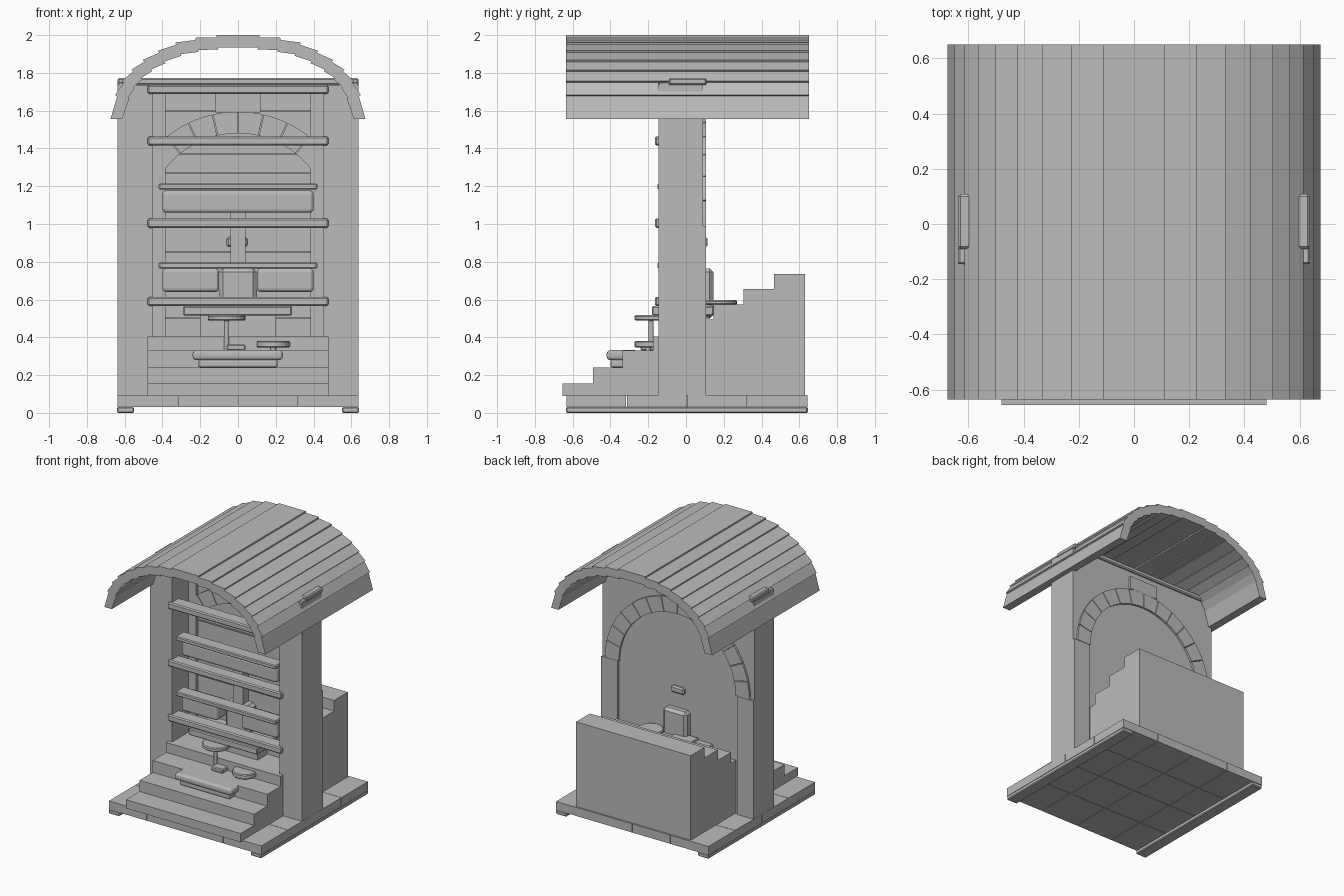
import bpy, bmesh, math

if "Cube" in bpy.data.objects:
    bpy.data.objects.remove(bpy.data.objects["Cube"])

grey = bpy.data.materials.new("stone_grey")
grey.diffuse_color = (0.5, 0.5, 0.5, 1)
grey.use_nodes = True
grey.node_tree.nodes["Principled BSDF"].inputs["Base Color"].default_value = grey.diffuse_color


def finish(name, bm, bevel=0.0, segs=1):
    bmesh.ops.recalc_face_normals(bm, faces=bm.faces)
    me = bpy.data.meshes.new(name)
    bm.to_mesh(me)
    bm.free()
    me.materials.append(grey)
    ob = bpy.data.objects.new(name, me)
    bpy.context.collection.objects.link(ob)
    if bevel:
        m = ob.modifiers.new("bevel", 'BEVEL')
        m.width, m.segments = bevel, segs
    return ob


def add_prism(bm, pts, axis, a, b):
    """Extrude a 2D outline along x (outline y,z) or along y (outline x,z)."""
    def put(p, t):
        return bm.verts.new((t, p[0], p[1]) if axis == 'x' else (p[0], t, p[1]))
    lo, hi = [put(p, a) for p in pts], [put(p, b) for p in pts]
    bm.faces.new(lo)
    bm.faces.new(hi[::-1])
    n = len(pts)
    for i in range(n):
        j = (i + 1) % n
        bm.faces.new((lo[i], hi[i], hi[j], lo[j]))


def prism(name, pts, axis, a, b, bevel=0.0):
    bm = bmesh.new()
    add_prism(bm, pts, axis, a, b)
    return finish(name, bm, bevel)


def box(name, x0, x1, y0, y1, z0, z1, bevel=0.0, segs=1):
    bm = bmesh.new()
    add_prism(bm, [(x0, z0), (x1, z0), (x1, z1), (x0, z1)], 'y', y0, y1)
    return finish(name, bm, bevel, segs)


def disc(name, x, y, z0, z1, r, sides=24):
    bm = bmesh.new()
    bmesh.ops.create_cone(bm, cap_ends=True, segments=sides, radius1=r, radius2=r, depth=z1 - z0)
    bmesh.ops.translate(bm, verts=bm.verts, vec=(x, y, (z0 + z1) / 2))
    return finish(name, bm, min(0.006, r * 0.2))


# Tiled base on two runners
bm = bmesh.new()
for i in range(4):
    for j in range(4):
        x, y, g = -0.64 + 0.32 * i, -0.635 + 0.32 * j, 0.0015
        add_prism(bm, [(x + g, 0.03), (x + 0.32 - g, 0.03), (x + 0.32 - g, 0.095), (x + g, 0.095)],
                  'y', y + g, y + 0.32 - g)
finish("base_tiles", bm)
for s, side in ((-1, "left"), (1, "right")):
    a, b = sorted((s * 0.55, s * 0.64))
    box(side + "_runner", a, b, -0.635, 0.645, 0, 0.031, 0.006)

# Side pillars, with back posts carrying the arch
for s, side in ((-1, "left"), (1, "right")):
    a, b = sorted((s * 0.45, s * 0.637))
    box(side + "_pillar", a, b, -0.145, 0.09, 0.095, 1.735)
    a, b = sorted((s * 0.5, s * 0.637))
    box(side + "_back_post", a, b, 0.08, 0.105, 0.095, 0.99)
    a, b = sorted((s * 0.385, s * 0.45))
    box(side + "_inner_post", a, b, 0.05, 0.085, 0.4, 1.74)
    a, b = sorted((s * 0.605, s * 0.637))
    box(side + "_tenon", a, b, -0.145, -0.085, 1.68, 1.752, 0.006)

# Back wall, lintel block and top beam
box("back_wall", -0.46, 0.46, 0.07, 0.09, 0.095, 1.74)
box("top_beam", -0.637, 0.637, -0.09, 0.108, 1.735, 1.772, 0.008)
box("lintel_block", -0.12, 0.12, 0.04, 0.107, 1.59, 1.69)
for k, z in enumerate((0.5, 0.85, 1.265, 1.365, 1.595)):
    box("wall_batten_%d" % k, -0.45, 0.45, 0.062, 0.075, z, z + 0.008)

# Arch of wedge stones
bm = bmesh.new()
N, SUB, cz = 14, 3, 0.99
for i in range(N):
    a0, a1 = math.pi * i / N + 0.004, math.pi * (i + 1) / N - 0.004
    ang = [a0 + (a1 - a0) * k / SUB for k in range(SUB + 1)]
    pts = [(0.605 * math.cos(t), cz + 0.605 * math.sin(t)) for t in ang]
    pts += [(0.49 * math.cos(t), cz + 0.49 * math.sin(t)) for t in reversed(ang)]
    add_prism(bm, pts, 'y', 0.05, 0.106)
finish("arch_stones", bm)

# Curved roof of overlapping planks
edge = [(0.113, 1.994), (0.225, 1.98), (0.33, 1.955), (0.42, 1.912), (0.5, 1.864),
        (0.56, 1.812), (0.61, 1.753), (0.645, 1.68), (0.67, 1.555)]
bm = bmesh.new()
T, LIP = 0.065, 0.012
add_prism(bm, [(-0.113, 2.0), (0.113, 2.0), (0.11, 1.935), (-0.11, 1.935)], 'y', -0.635, 0.65)
for (x0, z0), (x1, z1) in zip(edge, edge[1:]):
    d = math.hypot(x1 - x0, z1 - z0)
    nx, nz = (z0 - z1) / d, (x1 - x0) / d
    l = 0.006
    q = [(x0 - nx * l, z0 - nz * l), (x1 + nx * l, z1 + nz * l),
         (x1 - nx * (T - l), z1 - nz * (T - l)), (x0 - nx * (T + l), z0 - nz * (T + l))]
    if z1 < 1.6:
        q[1], q[2] = (0.675, z1), (0.613, z1)
    for s in (-1, 1):
        add_prism(bm, [(s * x, z) for x, z in q], 'y', -0.635, 0.65)
finish("roof_planks", bm)

# Front and back stairs
prism("front_stairs", [(-0.655, 0.09), (-0.655, 0.155), (-0.493, 0.155), (-0.493, 0.24), (-0.335, 0.24),
                       (-0.335, 0.33), (-0.175, 0.33), (-0.175, 0.405), (0.08, 0.405), (0.08, 0.09)],
      'x', -0.48, 0.48)
prism("back_stairs", [(0.63, 0.09), (0.63, 0.735), (0.465, 0.735), (0.465, 0.655), (0.305, 0.655),
                      (0.305, 0.575), (0.145, 0.575), (0.145, 0.495), (0.085, 0.495), (0.085, 0.09)],
      'x', -0.48, 0.48)

# Front slats, thin shelves and cushions
for k, z in enumerate((0.565, 0.98, 1.415, 1.688)):
    box("slat_%d" % k, -0.478, 0.478, -0.165, -0.06, z, z + 0.049, 0.008)
for k, z in enumerate((0.765, 1.183)):
    box("thin_shelf_%d" % k, -0.42, 0.42, -0.15, -0.05, z, z + 0.032, 0.006)
box("upper_cushion", -0.4, 0.4, -0.11, 0.02, 1.06, 1.177, 0.02, 3)
for s, side in ((-1, "left"), (1, "right")):
    a, b = sorted((s * 0.1, s * 0.4))
    box(side + "_lower_cushion", a, b, -0.11, 0.02, 0.64, 0.765, 0.02, 3)

# Centre column running through the wall, and a small bracket
prism("centre_column", [(-0.02, 0.5), (0.145, 0.5), (0.145, 0.765), (-0.02, 0.765)], 'x', -0.1, 0.1, 0.02)
box("column_shaft", -0.04, 0.04, 0.0, 0.08, 0.76, 1.06)
box("small_bracket", -0.06, 0.05, 0.05, 0.115, 0.88, 0.93, 0.01)

# Counter and stools
box("counter", -0.29, 0.285, -0.18, 0.145, 0.515, 0.565, 0.006)
box("counter_support", -0.2, 0.2, -0.05, 0.06, 0.4, 0.52)
disc("tall_stool_seat", -0.06, -0.172, 0.488, 0.517, 0.1)
disc("tall_stool_stem", -0.06, -0.185, 0.33, 0.49, 0.014, 12)
box("tall_stool_foot", -0.06, 0.04, -0.24, -0.17, 0.33, 0.362, 0.006)
disc("low_stool_seat", 0.187, -0.185, 0.345, 0.381, 0.087)
disc("low_stool_stem", 0.187, -0.2, 0.325, 0.35, 0.014, 12)
disc("back_stool_seat", 0.17, 0.18, 0.572, 0.597, 0.09)
box("back_plate", -0.18, 0.0, 0.1, 0.2, 0.572, 0.588, 0.006)

# Low bench on the steps
box("bench_top", -0.24, 0.237, -0.42, -0.25, 0.28, 0.332, 0.018, 3)
box("bench_base", -0.21, 0.21, -0.4, -0.27, 0.24, 0.285, 0.012, 2)
